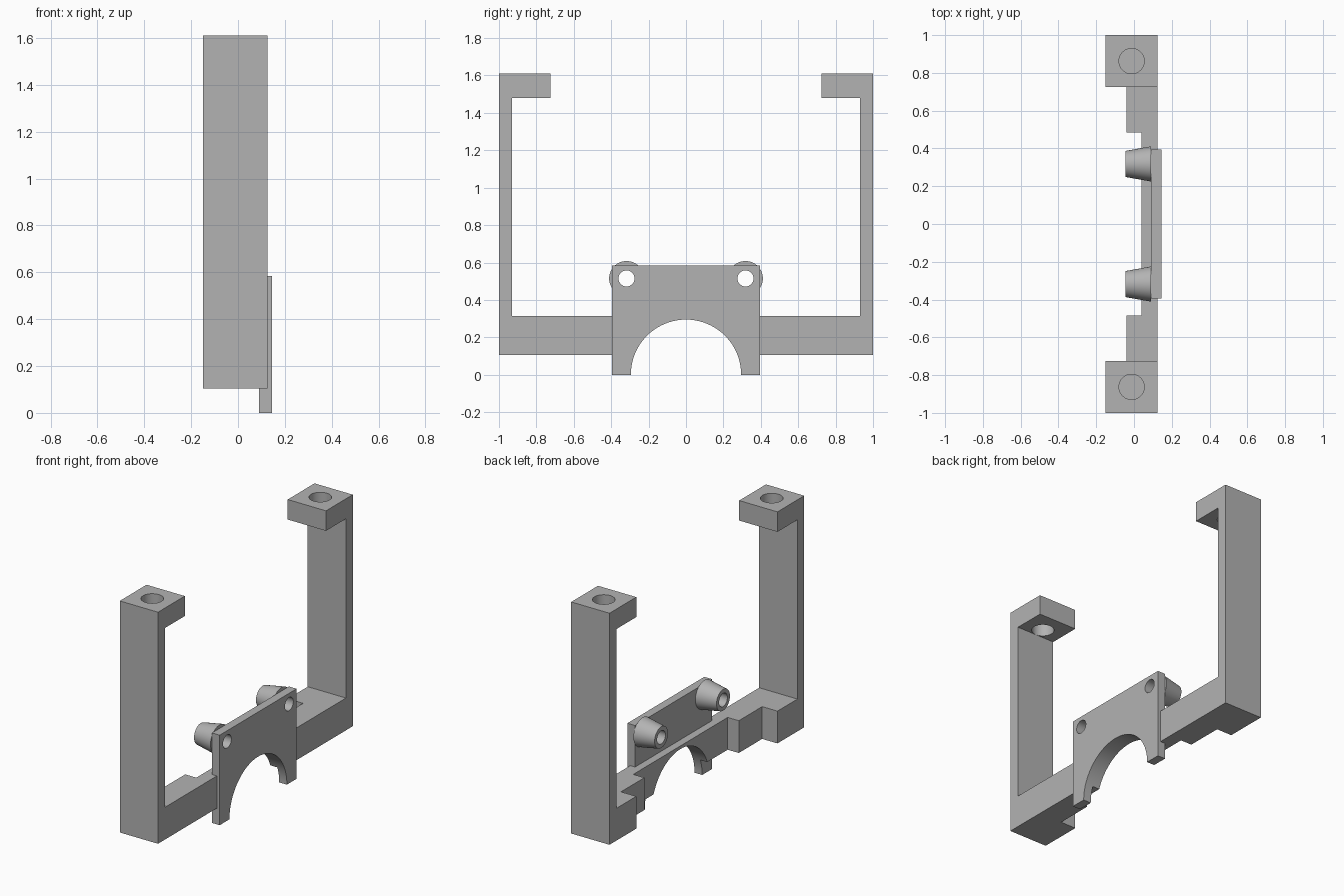
import bpy, bmesh, math
from mathutils import Matrix, Vector

cube = bpy.data.objects.get("Cube")
if cube:
    bpy.data.objects.remove(cube, do_unlink=True)

grey = bpy.data.materials.new("matte grey")
grey.use_nodes = True
grey.diffuse_color = (0.45, 0.45, 0.45, 1)
grey.node_tree.nodes["Principled BSDF"].inputs["Base Color"].default_value = grey.diffuse_color


def add_object(name, bm):
    bmesh.ops.recalc_face_normals(bm, faces=bm.faces)
    mesh = bpy.data.meshes.new(name)
    bm.to_mesh(mesh)
    bm.free()
    mesh.materials.append(grey)
    obj = bpy.data.objects.new(name, mesh)
    bpy.context.collection.objects.link(obj)
    return obj


def prism(name, points, offset):
    """Extrude a closed outline of 3D points along an offset."""
    bm = bmesh.new()
    face = bm.faces.new([bm.verts.new(p) for p in points])
    grown = bmesh.ops.extrude_face_region(bm, geom=[face])["geom"]
    bmesh.ops.translate(bm, vec=Vector(offset),
                        verts=[v for v in grown if isinstance(v, bmesh.types.BMVert)])
    return add_object(name, bm)


def cone(name, centre, r1, r2, depth, along_x=True, sides=48):
    """Cylinder or cone; along x, r1 sits at the lower x end."""
    bm = bmesh.new()
    turn = Matrix.Rotation(math.pi / 2, 4, "Y") if along_x else Matrix()
    bmesh.ops.create_cone(bm, cap_ends=True, segments=sides, radius1=r1, radius2=r2,
                          depth=depth, matrix=Matrix.Translation(centre) @ turn)
    return add_object(name, bm)


def cut(obj, cutters):
    """Subtract the cutters and bake the result."""
    for cutter in cutters:
        cutter.hide_render = True
        mod = obj.modifiers.new("cut", "BOOLEAN")
        mod.operation = "DIFFERENCE"
        mod.solver = "EXACT"
        mod.object = cutter
    graph = bpy.context.evaluated_depsgraph_get()
    mesh = bpy.data.meshes.new_from_object(obj.evaluated_get(graph))
    obj.modifiers.clear()
    obj.data = mesh


def mirrored(half):
    """Complete an outline by mirroring its last coordinate pair in y."""
    return half + [(x, -y, z) for x, y, z in reversed(half)]


BACK, FRONT = -0.15, 0.125
PLATE, PLATE_FRONT = 0.09, 0.145
PLATE_Y, PLATE_TOP = 0.395, 0.585
BOSS_Y, BOSS_Z = 0.318, 0.515

# Frame: base bar, uprights and inward lugs in one side outline
side = [(0.105, 1), (1.61, 1), (1.61, 0.725), (1.48, 0.725),
        (1.48, 0.93), (0.315, 0.93)]
frame = prism("frame", mirrored([(BACK, y, z) for z, y in side]), (FRONT - BACK, 0, 0))

# Mounting plate
plate = prism("mounting_plate", mirrored([(PLATE, PLATE_Y, 0), (PLATE, PLATE_Y, PLATE_TOP)]),
              (PLATE_FRONT - PLATE, 0, 0))

# Stepped relief behind the bar, seat for the plate, and the arch
steps = [(-0.3, 0.725), (-0.04, 0.725), (-0.04, 0.485), (0.04, 0.485)]
relief = prism("relief_cutter", mirrored([(x, y, 0) for x, y in steps]), (0, 0, 0.5))
seat = prism("seat_cutter", mirrored([(PLATE, PLATE_Y, -0.1), (PLATE, PLATE_Y, PLATE_TOP)]),
             (0.2, 0, 0))
arch = cone("arch_cutter", (0, 0, 0), 0.295, 0.295, 1, sides=80)
helpers = [relief, seat, arch]

# Bosses with screw holes, and vertical holes in the lugs
bosses, screw_holes, lug_holes = [], [], []
for label, s in (("front", -1), ("rear", 1)):
    boss = cone(label + "_boss", (0.0225, s * BOSS_Y, BOSS_Z), 0.069, 0.093, 0.135)
    hole = cone("screw_cutter", (0, s * BOSS_Y, BOSS_Z), 0.043, 0.043, 1, sides=32)
    lug = cone("lug_cutter", (-0.0125, s * 0.8625, 1.55), 0.067, 0.067, 0.4, False, 32)
    bosses.append(boss)
    screw_holes.append(hole)
    lug_holes.append(lug)
    cut(boss, [hole])

cut(frame, helpers + lug_holes)
cut(plate, [arch] + screw_holes)

for helper in helpers + screw_holes + lug_holes:
    bpy.data.objects.remove(helper, do_unlink=True)

# Smooth the round surfaces, keep the edges sharp
bpy.ops.object.select_all(action="DESELECT")
for obj in [frame, plate] + bosses:
    obj.select_set(True)
bpy.context.view_layer.objects.active = frame
bpy.ops.object.shade_smooth_by_angle(angle=math.radians(30))
